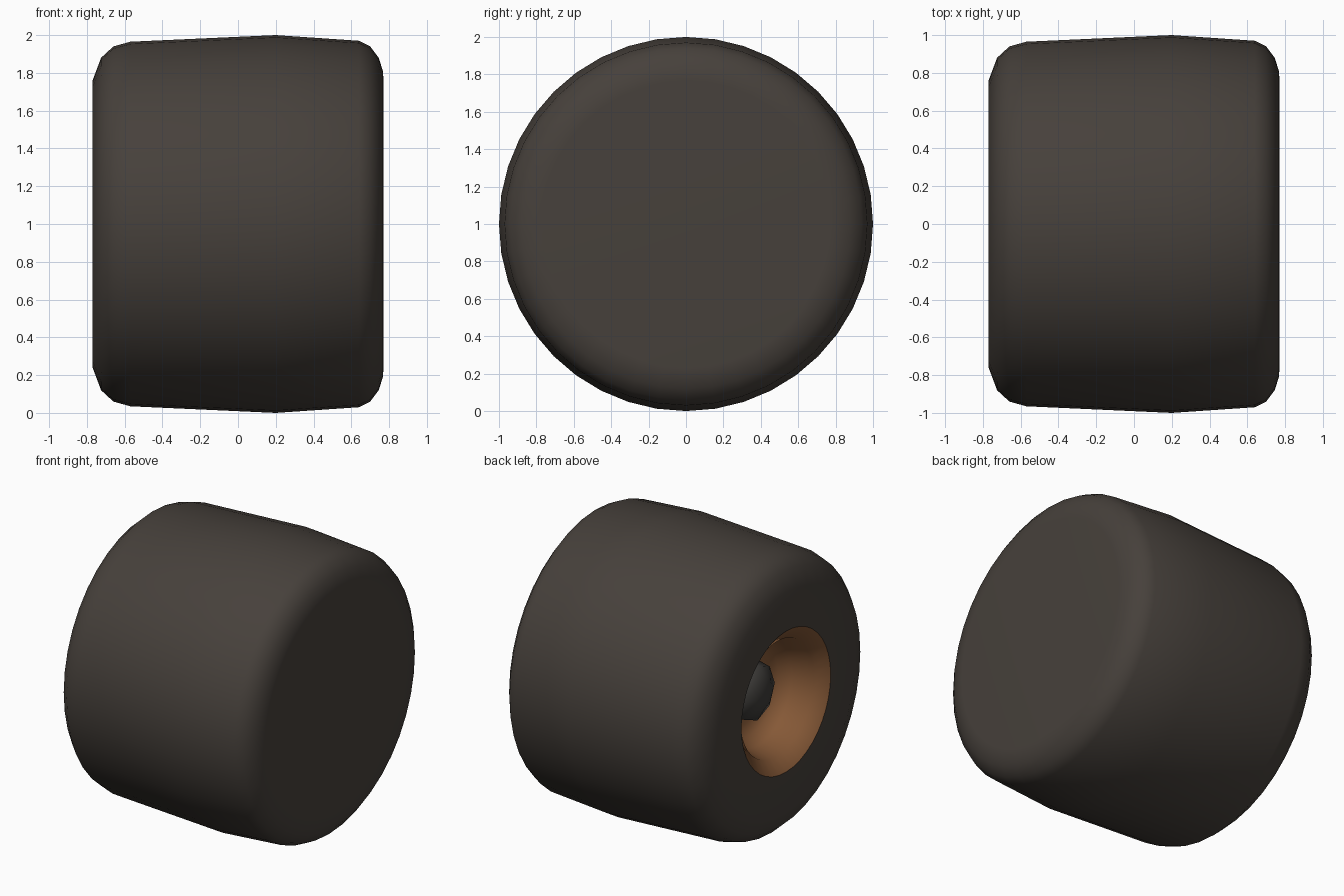
import bpy
import bmesh
import math

cube = bpy.data.objects.get("Cube")
if cube:
    bpy.data.objects.remove(cube, do_unlink=True)


def material(name, colour):
    mat = bpy.data.materials.new(name)
    mat.use_nodes = True
    mat.diffuse_color = (*colour, 1)
    mat.node_tree.nodes["Principled BSDF"].inputs["Base Color"].default_value = (*colour, 1)
    return mat


def lathe(name, profile, sides, mat, sharp_angle):
    """Turn an (x, radius) profile about the wheel axle."""
    bm = bmesh.new()
    rings = []
    for x, r in profile:
        if r == 0:
            rings.append([bm.verts.new((x, 0, 1))] * sides)
            continue
        angles = [math.tau * i / sides for i in range(sides)]
        rings.append([bm.verts.new((x, r * math.sin(a), 1 + r * math.cos(a))) for a in angles])
    for ring, following in zip(rings, rings[1:]):
        for i in range(sides):
            j = (i + 1) % sides
            corners = [ring[i], following[i], following[j], ring[j]]
            bm.faces.new(list(dict.fromkeys(corners)))
    mesh = bpy.data.meshes.new(name)
    bm.to_mesh(mesh)
    bm.free()
    mesh.materials.append(mat)
    obj = bpy.data.objects.new(name, mesh)
    bpy.context.collection.objects.link(obj)
    bpy.ops.object.select_all(action="DESELECT")
    obj.select_set(True)
    bpy.context.view_layer.objects.active = obj
    bpy.ops.object.shade_smooth_by_angle(angle=math.radians(sharp_angle))
    return obj


rubber = material("dark rubber", (0.062, 0.052, 0.044))
copper = material("copper brown", (0.25, 0.105, 0.04))
steel = material("dark steel", (0.05, 0.047, 0.043))

# Tyre: open around the hub on the outer side, closed on the inner side
lathe("tyre", [(-0.77, 0.49), (-0.77, 0.76), (-0.725, 0.88), (-0.66, 0.94),
               (-0.57, 0.965), (0.2, 1.0), (0.64, 0.97), (0.7, 0.94),
               (0.745, 0.88), (0.767, 0.81), (0.77, 0.77), (0.77, 0)],
      40, rubber, 35)

# Dished hub: sloping rim, curved wall and flat floor
lathe("hub", [(-0.45, 0), (-0.45, 0.24), (-0.49, 0.31), (-0.56, 0.36),
              (-0.7, 0.4), (-0.77, 0.49)],
      40, copper, 40)

# Domed axle nut in the middle of the hub
lathe("axle_nut", [(-0.62, 0), (-0.6, 0.1), (-0.55, 0.19), (-0.45, 0.21)],
      8, steel, 50)
